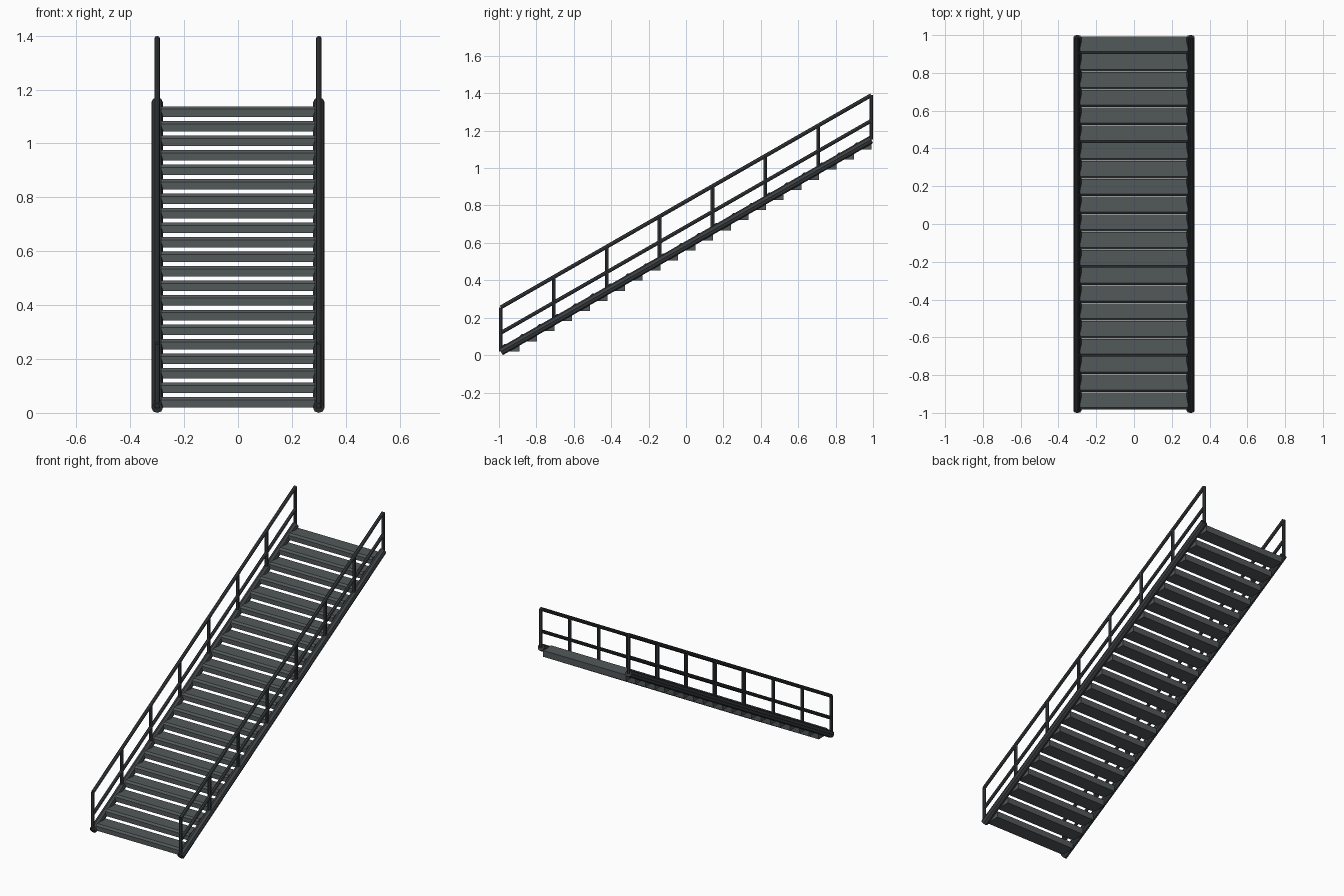
import bpy, bmesh, math
from mathutils import Vector

if "Cube" in bpy.data.objects:
    bpy.data.objects.remove(bpy.data.objects["Cube"])

SLOPE = 0.5727      # rise per unit of run
END = 0.99          # half run of the rails
SIDE_X = 0.30


def material(name, col):
    m = bpy.data.materials.new(name)
    m.diffuse_color = (*col, 1)
    m.use_nodes = True
    m.node_tree.nodes["Principled BSDF"].inputs["Base Color"].default_value = m.diffuse_color
    return m


frame_mat = material("dark_metal", (0.045, 0.051, 0.056))
tread_mat = material("tread_metal", (0.085, 0.098, 0.102))


def add_bar(name, a, b, radius, sides=8):
    """Octagonal bar between two points, flat side outward."""
    a, b = Vector(a), Vector(b)
    d = b - a
    bm = bmesh.new()
    bmesh.ops.create_cone(bm, cap_ends=True, segments=sides,
                          radius1=radius, radius2=radius, depth=d.length)
    for v in bm.verts:
        v.co = v.co.copy()
    bmesh.ops.rotate(bm, verts=bm.verts, cent=(0, 0, 0),
                     matrix=Vector((0, 0, 1)).rotation_difference(d).to_matrix())
    bmesh.ops.translate(bm, verts=bm.verts, vec=(a + b) / 2)
    return to_object(name, bm, frame_mat)


def to_object(name, bm, mat):
    me = bpy.data.meshes.new(name)
    bm.to_mesh(me)
    bm.free()
    me.materials.append(mat)
    ob = bpy.data.objects.new(name, me)
    bpy.context.collection.objects.link(ob)
    return ob


def line_z(y, z0):
    return z0 + (y + END) * SLOPE


# stringers, handrails, mid rails and posts on both sides
Z_STRINGER, Z_MID, Z_TOP = 0.0185, 0.119, 0.2555
for side, x in (("left", -SIDE_X), ("right", SIDE_X)):
    for part, z0, r in (("stringer", Z_STRINGER, 0.0213),
                        ("mid_rail", Z_MID, 0.010),
                        ("handrail", Z_TOP, 0.0105)):
        add_bar(f"{side}_{part}", (x, -END, z0), (x, END, line_z(END, z0)), r)
    for i in range(8):
        y = -END + i * 2 * END / 7
        add_bar(f"{side}_post_{i + 1}", (x, y, line_z(y, Z_STRINGER)),
                (x, y, line_z(y, Z_TOP)), 0.010)

# treads: box profile with a chamfered front nosing
DEPTH, THICK, CHAMFER, PITCH = 0.092, 0.039, 0.011, 0.0942
profile = [(0, 0), (DEPTH, 0), (DEPTH, THICK), (CHAMFER, THICK), (0, THICK - CHAMFER)]
for i in range(21):
    y0 = -0.983 + i * PITCH
    z0 = 0.020 + i * PITCH * SLOPE
    bm = bmesh.new()
    face = bm.faces.new([bm.verts.new((-0.285, y0 + y, z0 + z)) for y, z in profile])
    ext = bmesh.ops.extrude_face_region(bm, geom=[face])
    bmesh.ops.translate(bm, vec=(0.57, 0, 0),
                        verts=[g for g in ext["geom"] if isinstance(g, bmesh.types.BMVert)])
    bmesh.ops.recalc_face_normals(bm, faces=bm.faces)
    to_object(f"tread_{i + 1}", bm, tread_mat)
